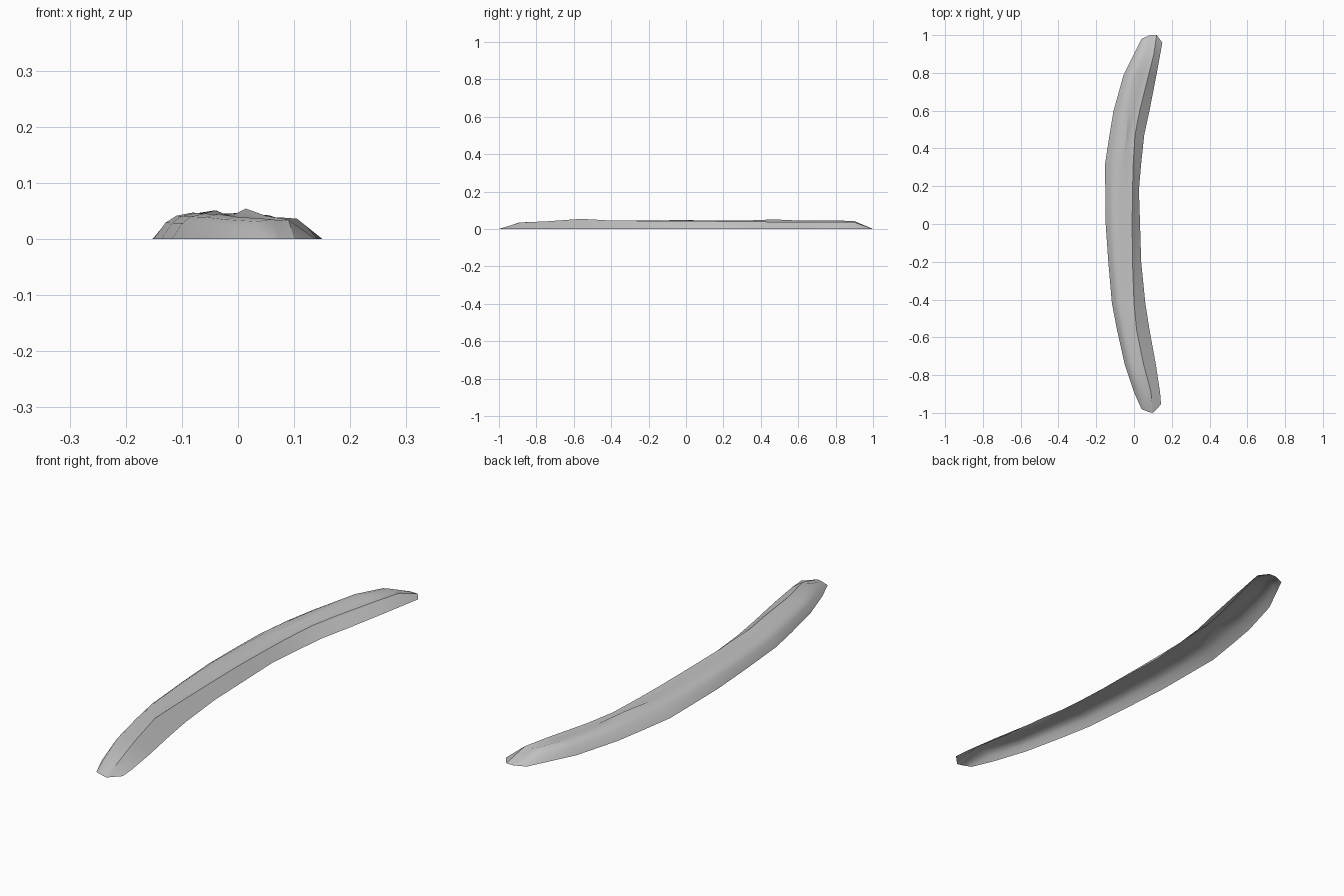
import bpy
import bmesh
from mathutils import Vector

default_cube = bpy.data.objects.get("Cube")
if default_cube:
    bpy.data.objects.remove(default_cube, do_unlink=True)


def flat_material(name, colour):
    material = bpy.data.materials.new(name)
    material.use_nodes = True
    material.diffuse_color = colour
    material.node_tree.nodes["Principled BSDF"].inputs["Base Color"].default_value = colour
    return material


def cross_section(y, left, left_crest, right_crest, right, left_height, right_height):
    """Rounded left flank, slightly sunken top and straight steep right flank."""
    base = Vector((left, y, 0))
    crest = Vector((left_crest, y, left_height))
    far_crest = Vector((right_crest, y, right_height))
    run = crest - base
    lower_shoulder = base + Vector((run.x * .3, 0, run.z * .62))
    upper_shoulder = base + Vector((run.x * .58, 0, run.z * .88))
    hollow = (crest + far_crest) / 2
    hollow.z = min(left_height, right_height) * .95
    return [base, lower_shoulder, upper_shoulder, crest, hollow, far_crest,
            Vector((right, y, 0))]


def tip_section(corners):
    """Spread the section points along the rounded ground edge of an end."""
    a, b, c, d = [Vector((x, y, 0)) for x, y in corners]
    return [a, a.lerp(b, .4), a.lerp(b, .75), b, b.lerp(c, .5), c, d]


# Stations along the bent ridge: y, left, left crest, right crest, right, heights
stations = [
    (-.89, .0, .06, .09, .138, .035, .034),
    (-.74, -.05, .0, .05, .115, .039, .041),
    (-.56, -.09, -.035, .014, .082, .044, .054),
    (-.42, -.117, -.06, .0, .06, .045, .046),
    (-.2, -.136, -.075, -.008, .038, .046, .043),
    (.0, -.15, -.08, -.01, .032, .047, .043),
    (.18, -.152, -.075, -.008, .026, .045, .041),
    (.32, -.153, -.06, -.004, .038, .045, .04),
    (.47, -.13, -.04, .005, .054, .051, .038),
    (.6, -.108, -.032, .03, .082, .045, .037),
    (.79, -.055, .005, .078, .119, .046, .038),
    (.9, .0, .055, .105, .139, .042, .036),
]
sections = [tip_section([(.04, -.98), (.075, -.994), (.1, -1), (.143, -.955)])]
sections += [cross_section(*station) for station in stations]
sections += [tip_section([(.04, .98), (.085, 1), (.12, 1), (.15, .96)])]

# Skin the sections into a shell that is open underneath
bm = bmesh.new()
rings = [[bm.verts.new(point) for point in section] for section in sections]
for near, far in zip(rings, rings[1:]):
    for i in range(len(near) - 1):
        bm.faces.new((near[i], near[i + 1], far[i + 1], far[i]))
bm.normal_update()
for face in bm.faces:
    if face.normal.z < 0:
        face.normal_flip()

mesh = bpy.data.meshes.new("curved_ridge")
bm.to_mesh(mesh)
bm.free()
mesh.materials.append(flat_material("stone grey", (.55, .55, .55, 1)))
ridge = bpy.data.objects.new("curved_ridge", mesh)
bpy.context.collection.objects.link(ridge)

# Soft facets with sharp creases
bpy.ops.object.select_all(action="DESELECT")
ridge.select_set(True)
bpy.context.view_layer.objects.active = ridge
bpy.ops.object.shade_smooth_by_angle(angle=.5)
